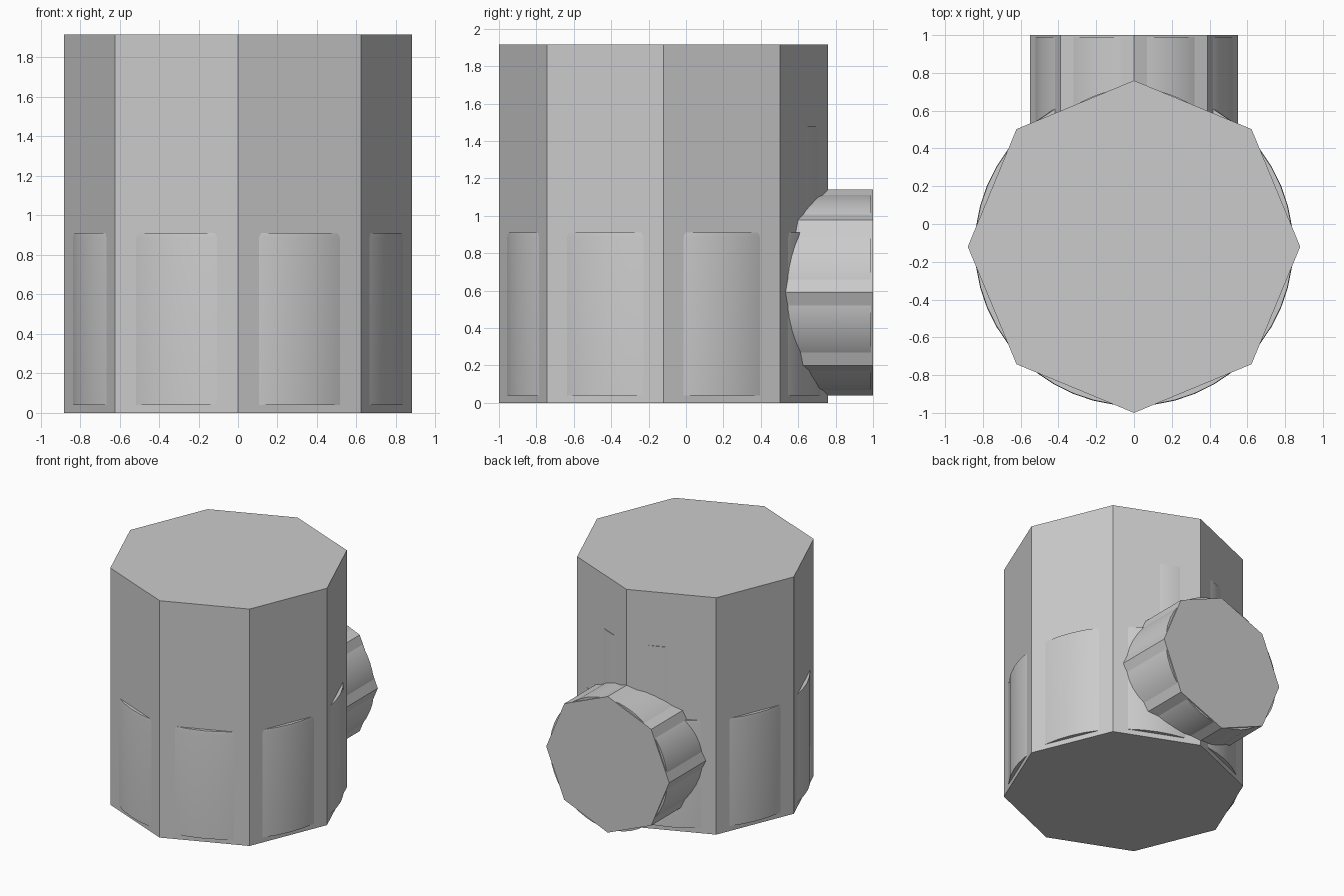
import bpy, bmesh, math
from mathutils import Matrix

cube = bpy.data.objects.get("Cube")
if cube:
    bpy.data.objects.remove(cube, do_unlink=True)

grey = bpy.data.materials.new("plain_grey")
grey.use_nodes = True
COLOUR = (0.6, 0.6, 0.6, 1.0)
grey.diffuse_color = COLOUR
grey.node_tree.nodes["Principled BSDF"].inputs["Base Color"].default_value = COLOUR


def lathe(name, sides, profile, centre, along_y=False, smooth=False):
    """Closed solid from (radius, height) rings around an axis through centre."""
    bm = bmesh.new()
    rings = []
    for radius, height in profile:
        rings.append([bm.verts.new((radius * math.cos(math.tau * i / sides),
                                    radius * math.sin(math.tau * i / sides),
                                    height)) for i in range(sides)])
    for low, high in zip(rings, rings[1:]):
        for i in range(sides):
            j = (i + 1) % sides
            bm.faces.new((low[i], low[j], high[j], high[i]))
    bm.faces.new(rings[0][::-1])
    bm.faces.new(rings[-1])
    # Tip the axis from +z to +y for horizontal parts
    turn = Matrix.Rotation(-math.pi / 2, 4, 'X') if along_y else Matrix()
    bm.transform(Matrix.Translation(centre) @ turn)
    bmesh.ops.recalc_face_normals(bm, faces=bm.faces)
    mesh = bpy.data.meshes.new(name)
    bm.to_mesh(mesh)
    bm.free()
    mesh.materials.append(grey)
    obj = bpy.data.objects.new(name, mesh)
    bpy.context.collection.objects.link(obj)
    if smooth:
        bpy.ops.object.select_all(action='DESELECT')
        obj.select_set(True)
        bpy.context.view_layer.objects.active = obj
        bpy.ops.object.shade_smooth_by_angle(angle=math.radians(30))
    return obj


# Faceted upright body and the horizontal stub at the back
lathe("body_shell", 8, [(0.88, 0), (0.88, 1.915)], (0, -0.12, 0))
lathe("back_stub", 8, [(0.55, 0), (0.55, 1.0)], (0, 0, 0.59), along_y=True)

# Round cores that bulge slightly through the flat sides
lathe("body_core", 48, [(0.843, 0.04), (0.843, 0.885), (0.84, 0.91)],
      (0, -0.12, 0), smooth=True)
lathe("stub_core", 48, [(0.526, 0), (0.526, 0.99)], (0, 0, 0.59),
      along_y=True, smooth=True)

# Taller round core that just breaks through the two back faces
lathe("upper_core", 64, [(0.575, 0.5), (0.575, 1.48)], (0, 0.144, 0), smooth=True)
